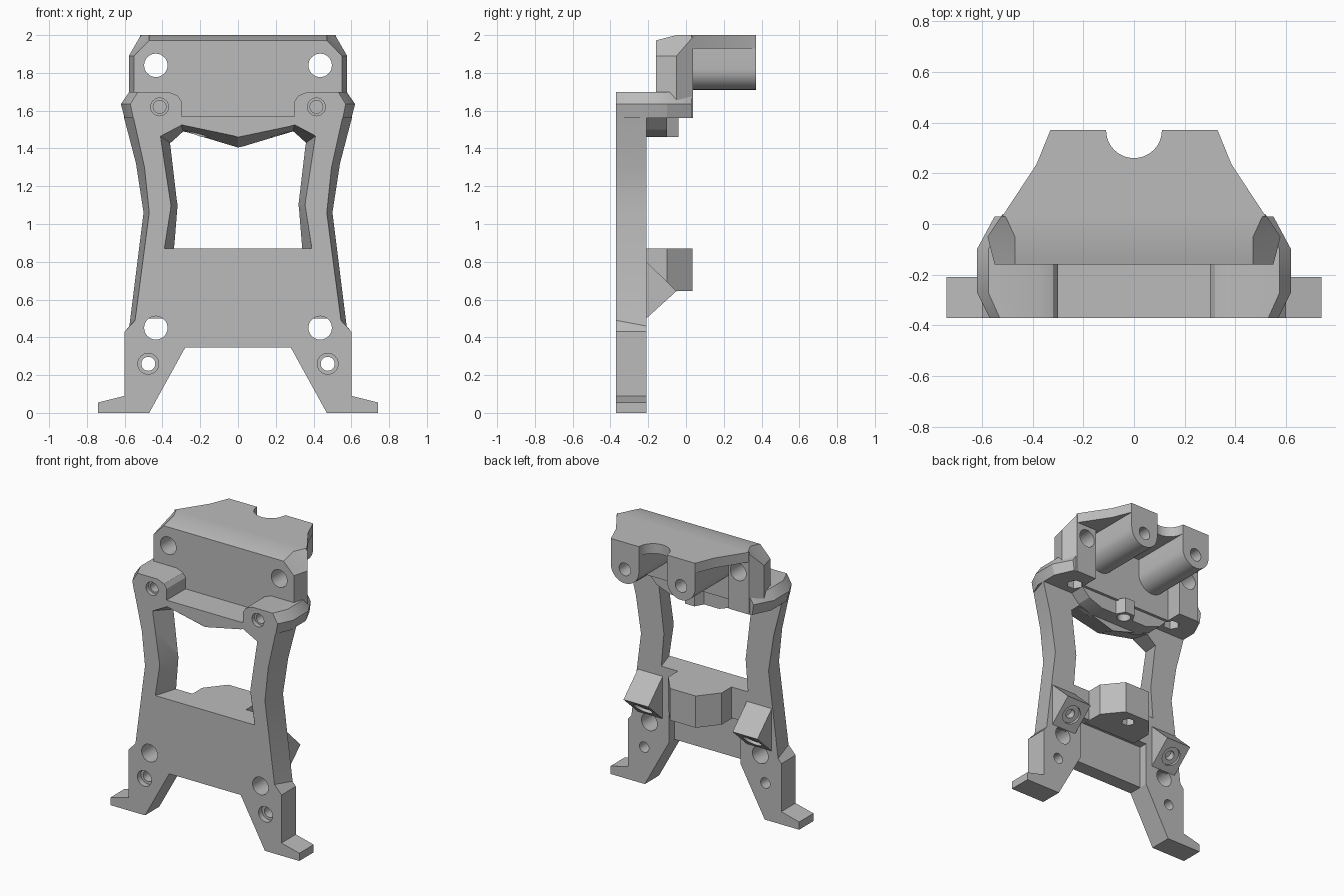
import bpy, bmesh, math
from mathutils import Vector

cube = bpy.data.objects.get("Cube")
if cube:
    bpy.data.objects.remove(cube, do_unlink=True)

grey = bpy.data.materials.new("plain_grey")
grey.use_nodes = True
COLOUR = (0.5, 0.5, 0.5, 1)
grey.diffuse_color = COLOUR
grey.node_tree.nodes["Principled BSDF"].inputs["Base Color"].default_value = COLOUR


def loft(name, sections):
    """Skin a run of closed loops, each a list of 3D points, and cap both ends."""
    bm = bmesh.new()
    rings = [[bm.verts.new(p) for p in s] for s in sections]
    n = len(rings[0])
    for a, b in zip(rings, rings[1:]):
        for i in range(n):
            j = (i + 1) % n
            bm.faces.new((a[i], a[j], b[j], b[i]))
    bm.faces.new(rings[0])
    bm.faces.new(rings[-1])
    bmesh.ops.recalc_face_normals(bm, faces=bm.faces)
    mesh = bpy.data.meshes.new(name)
    bm.to_mesh(mesh)
    bm.free()
    mesh.materials.append(grey)
    ob = bpy.data.objects.new(name, mesh)
    bpy.context.collection.objects.link(ob)
    return ob


def front(points, y):
    return [(x, y, z) for x, z in points]


def both(half):
    """Close a half outline by mirroring it across x = 0."""
    return half + [(-x, z) for x, z in reversed(half) if abs(x) > 1e-6]


def box(name, x0, x1, y0, y1, z0, z1):
    pts = [(x0, z0), (x1, z0), (x1, z1), (x0, z1)]
    return loft(name, [front(pts, y0), front(pts, y1)])


def rod(start, end, r0, r1=None, sides=32):
    """Round or many-sided cutter between two points."""
    a, b = Vector(start), Vector(end)
    turn = (b - a).to_track_quat('Z', 'Y')
    def ring(c, r):
        return [c + turn @ Vector((r * math.cos(t), r * math.sin(t), 0))
                for t in (2 * math.pi * i / sides for i in range(sides))]
    return loft("cutter", [ring(a, r0), ring(b, r1 or r0)])


def cut(ob, *cutters):
    for c in cutters:
        mod = ob.modifiers.new("cut", 'BOOLEAN')
        mod.operation = 'DIFFERENCE'
        mod.solver = 'EXACT'
        mod.object = c
        deps = bpy.context.evaluated_depsgraph_get()
        mesh = bpy.data.meshes.new_from_object(ob.evaluated_get(deps))
        ob.modifiers.clear()
        ob.data = mesh
        bpy.data.objects.remove(c, do_unlink=True)


FRONT, BACK = -0.37, -0.21

# Front frame with splayed feet and waisted uprights
foot = [(0.28, 0.345), (0.47, 0), (0.74, 0), (0.74, 0.055), (0.6, 0.09), (0.6, 0.43)]
frame = loft("front_frame", [
    front(both(foot + [(0.545, 0.49), (0.47, 1.06), (0.495, 1.3), (0.555, 1.57)]), FRONT),
    front(both(foot + [(0.575, 0.46), (0.5, 1.06), (0.54, 1.32), (0.605, 1.57)]), BACK)])

# Tapered window in the frame
window_f = both([(0.39, 0.87), (0.355, 1.1), (0.41, 1.465), (0.3, 1.525), (0, 1.46)])
window_b = both([(0.34, 0.87), (0.32, 1.1), (0.36, 1.43), (0.29, 1.49), (0, 1.405)])
def spread(k):
    return [(a + (c - a) * k, b + (d - b) * k) for (a, b), (c, d) in zip(window_f, window_b)]
cut(frame, loft("cutter", [front(spread(-0.1), FRONT - 0.016), front(spread(1.1), BACK + 0.016)]))

# Recess behind the lower panel and the mounting holes
cut(frame, box("cutter", -0.28, 0.28, -0.27, -0.1, 0.2, 0.65))
for s in (-1, 1):
    x = 0.475 * s
    cut(frame, rod((0.435 * s, -0.5, 0.45), (0.435 * s, 0, 0.45), 0.062),
        rod((x, -0.5, 0.26), (x, 0, 0.26), 0.037),
        rod((x, -0.4, 0.26), (x, -0.33, 0.26), 0.055))

# Rear lug on the lower panel
lug = [(0.21, -0.25), (0.21, -0.1), (0.1, 0.035), (-0.1, 0.035), (-0.21, -0.1), (-0.21, -0.25)]
centre = loft("centre_lug", [[(x, y, z) for x, y in lug] for z in (0.645, 0.87)])
cut(centre, rod((0, -0.06, 0.6), (0, -0.06, 0.8), 0.045, sides=6))

for s, side in ((-1, "right"), (1, "left")):
    # Slanted screw lug behind each leg
    wedge = [(-0.23, 0.82), (-0.05, 0.645), (-0.21, 0.5), (-0.23, 0.5)]
    ob = loft(side + "_slanted_lug", [[(x * s, y, z) for y, z in wedge] for x in (0.33, 0.525)])
    mid = Vector((0.428 * s, -0.13, 0.572))
    way = Vector((0, 0.67, -0.74))
    cut(ob, rod(mid + way * 0.05, mid - way * 0.02, 0.065), rod(mid + way * 0.05, mid - way * 0.07, 0.032))

    # Shoulder with sloped outer faces
    rows = []
    for y, low, wide, top in ((FRONT, 0.555, 0.57, 0.53), (-0.27, 0.6, 0.62, 0.575),
                              (-0.1, 0.6, 0.62, 0.575), (0.03, 0.54, 0.55, 0.51)):
        pts = [(0.3, 1.56), (0.3, 1.65), (0.32, 1.68), (0.37, 1.7), (top, 1.7), (wide, 1.635), (low, 1.56)]
        rows.append(front([(x * s, z) for x, z in pts], y))
    ob = loft(side + "_shoulder", rows)
    x = 0.415 * s
    cut(ob, box("cutter", min(0.2 * s, 0.36 * s), max(0.2 * s, 0.36 * s), -0.08, 0.2, 1.5, 1.8),
        rod((x, -0.4, 1.62), (x, -0.34, 1.62), 0.047),
        rod((x, -0.4, 1.62), (x, -0.2, 1.62), 0.034),
        rod((x, -0.11, 1.5), (x, -0.11, 1.62), 0.055, sides=6))

    # Round-bottomed screw post under the top slab
    arc = [(0.22 * s + 0.11 * math.cos(t), 1.82 + 0.11 * math.sin(t))
           for t in (math.pi * (1 + i / 16) for i in range(17))]
    outline = arc + [(0.22 * s + 0.11, 1.95), (0.22 * s - 0.11, 1.95)]
    ob = loft(side + "_post", [front(outline, -0.1), front(outline, 0.37)])
    cut(ob, rod((0.22 * s, 0.2, 1.81), (0.22 * s, 0.5, 1.81), 0.045))

# Cross bar between the shoulders with a hexagonal boss
bar = both([(0.19, 1.46), (0.3, 1.5), (0.36, 1.56), (0.36, 1.57)])
cross = loft("cross_bar", [front(bar, -0.24), front(bar, -0.1)])
boss = rod((0, -0.105, 1.46), (0, -0.105, 1.57), 0.075, sides=6)
boss.name = "hex_boss"
for ob in (cross, boss):
    cut(ob, rod((0, -0.105, 1.4), (0, -0.105, 1.53), 0.045))

# Upper housing, hollow at the back
rows = []
for y, wide, shoulder, top, z in ((-0.16, 0.55, 1.89, 0.47, 1.972), (-0.05, 0.578, 1.89, 0.47, 2.0),
                                  (0.037, 0.52, 1.99, 0.51, 2.0)):
    rows.append(front(both([(wide, 1.56), (wide, shoulder), (top, z)]), y))
housing = loft("upper_housing", rows)
cut(housing, box("cutter", -0.36, 0.36, -0.08, 0.2, 1.5, 1.93))
for s in (-1, 1):
    cut(housing, rod((0.435 * s, -0.3, 1.84), (0.435 * s, 0.2, 1.84), 0.062),
        rod((0.415 * s, -0.11, 1.5), (0.415 * s, -0.11, 1.62), 0.055, sides=6))

# Top slab with a round notch
slab = [(0.52, 0.03), (0.385, 0.235), (0.33, 0.37), (-0.33, 0.37), (-0.385, 0.235), (-0.52, 0.03)]
top = loft("top_slab", [[(x, y, z) for x, y in slab] for z in (1.93, 2.0)])
cut(top, rod((0, 0.37, 1.8), (0, 0.37, 2.1), 0.11, sides=48))

# Smooth the round surfaces, keep hard edges
for ob in bpy.context.collection.objects:
    if ob.type == 'MESH' and grey.name in ob.data.materials:
        bpy.ops.object.select_all(action='DESELECT')
        ob.select_set(True)
        bpy.context.view_layer.objects.active = ob
        bpy.ops.object.shade_smooth_by_angle(angle=math.radians(25))
